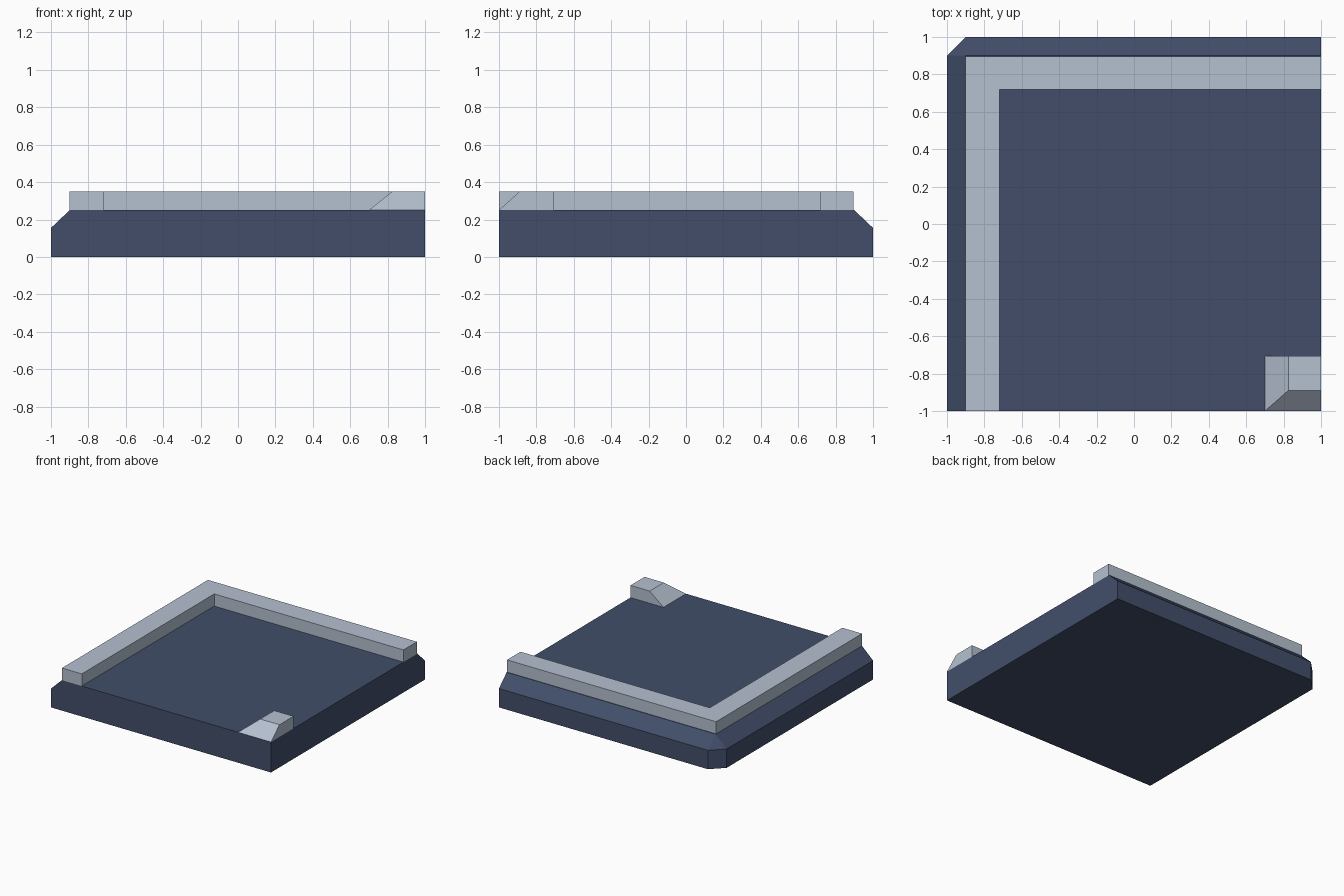
import bpy
import bmesh

if "Cube" in bpy.data.objects:
    bpy.data.objects.remove(bpy.data.objects["Cube"])


def material(name, rgb):
    m = bpy.data.materials.new(name)
    m.diffuse_color = (*rgb, 1.0)
    m.use_nodes = True
    m.node_tree.nodes["Principled BSDF"].inputs["Base Color"].default_value = m.diffuse_color
    return m


navy = material("dark_slate_blue", (0.054, 0.076, 0.144))
grey = material("pale_blue_grey", (0.46, 0.53, 0.63))


def loft(name, rings, mat):
    """Stack horizontal outlines [(z, [(x, y), ...]), ...] into a closed solid."""
    bm = bmesh.new()
    loops = [[bm.verts.new((x, y, z)) for x, y in pts] for z, pts in rings]
    n = len(loops[0])
    bm.faces.new(loops[0][::-1])
    bm.faces.new(loops[-1])
    for lo, hi in zip(loops, loops[1:]):
        for i in range(n):
            j = (i + 1) % n
            bm.faces.new((lo[i], lo[j], hi[j], hi[i]))
    # merge outline points that meet at one corner
    bmesh.ops.remove_doubles(bm, verts=bm.verts, dist=1e-5)
    bmesh.ops.recalc_face_normals(bm, faces=bm.faces)
    mesh = bpy.data.meshes.new(name)
    bm.to_mesh(mesh)
    bm.free()
    mesh.materials.append(mat)
    obj = bpy.data.objects.new(name, mesh)
    bpy.context.collection.objects.link(obj)
    return obj


E = 0.9               # inner edge of the bevel
TOP, RIM = 0.25, 0.35  # slab top and trim top

# slab with a bevelled left and back edge and a cut corner between them
outer = [(-1, -1), (1, -1), (1, 1), (-E, 1), (-1, E)]
inner = [(-E, -1), (1, -1), (1, E), (-E, E), (-E, E)]
loft("base_slab", [(0, outer), (0.155, outer), (TOP, inner)], navy)

# L-shaped raised trim along the left and back edges
trim = [(-E, -1), (-0.72, -1), (-0.72, 0.72), (1, 0.72), (1, 0.895), (-E, 0.895)]
loft("edge_trim", [(TOP, trim), (RIM, trim)], grey)

# corner block sloping down to the left and front
foot = [(0.70, -1), (1, -1), (1, -0.707), (0.70, -0.707)]
head = [(0.825, -0.89), (1, -0.89), (1, -0.707), (0.825, -0.707)]
loft("corner_block", [(TOP, foot), (RIM, head)], grey)
